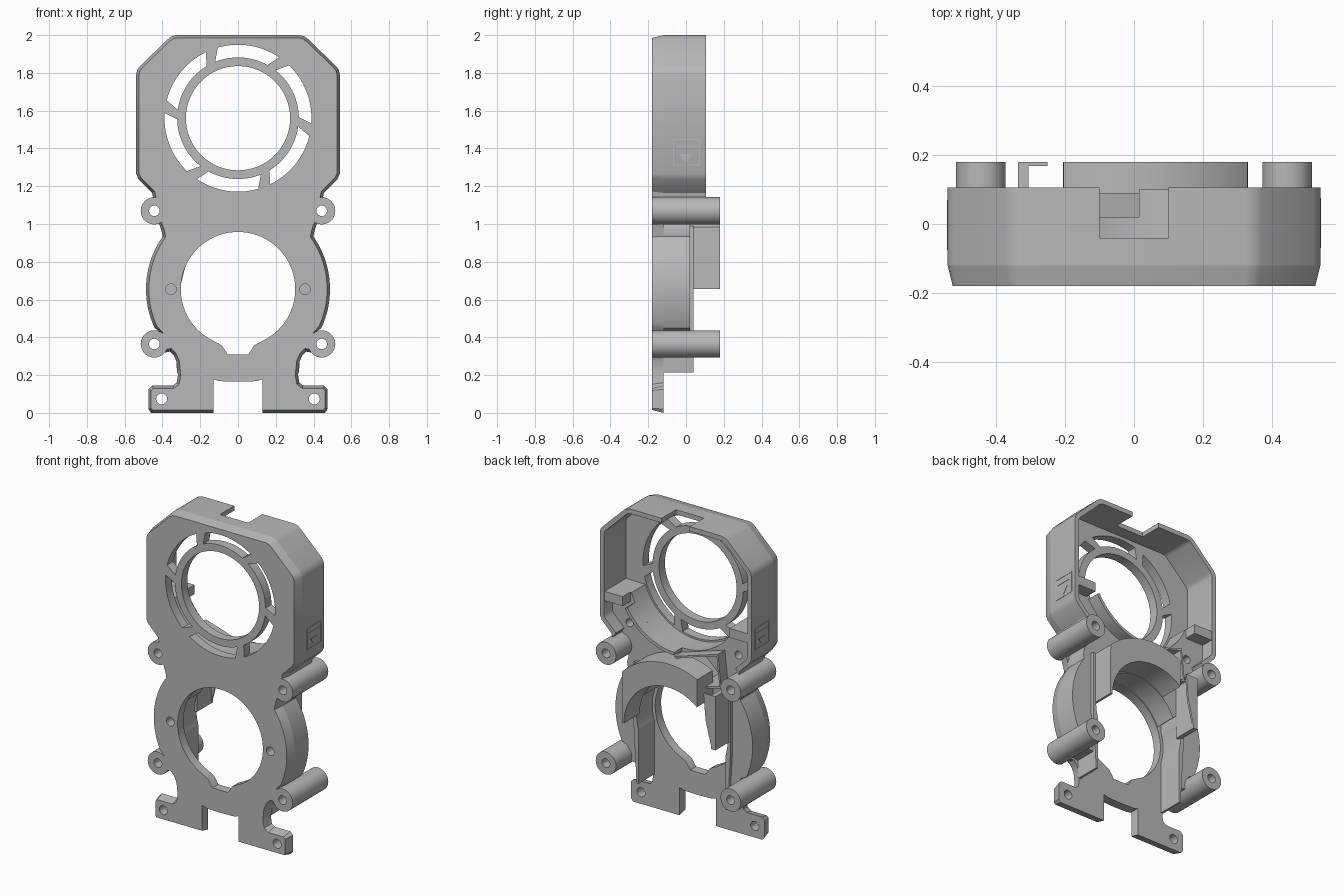
import bpy, bmesh
from math import cos, sin, radians, pi
from mathutils import Vector

cube = bpy.data.objects.get("Cube")
if cube:
    bpy.data.objects.remove(cube, do_unlink=True)

grey = bpy.data.materials.new("plain grey")
grey.use_nodes = True
COLOUR = (0.48, 0.48, 0.48, 1)
grey.diffuse_color = COLOUR
grey.node_tree.nodes["Principled BSDF"].inputs["Base Color"].default_value = COLOUR

FRONT, PLATE, BLOCK, RIM, BACK = -0.18, -0.12, 0.02, 0.105, 0.18
FAN, BLOWER = (0, 1.56), (0, 0.655)


def arc(c, r, a0, a1, n=24):
    angles = [radians(a0 + (a1 - a0) * i / n) for i in range(n + 1)]
    return [(c[0] + r * cos(a), c[1] + r * sin(a)) for a in angles]


def circle(c, r, n=32):
    return arc(c, r, 0, 360, n)[:-1]


def rect(x0, z0, x1, z1):
    return [(x0, z0), (x1, z0), (x1, z1), (x0, z1)]


def mirror(pts):
    return [(-x, z) for x, z in pts]


def flip(pts):
    return mirror(reversed(pts))


def offset(pts, d):
    """Move a counter-clockwise loop inward by d."""
    out = []
    for i, p in enumerate(pts):
        p = Vector(p)
        e0 = (p - Vector(pts[i - 1])).normalized()
        e1 = (Vector(pts[(i + 1) % len(pts)]) - p).normalized()
        n = Vector((-e0.y - e1.y, e0.x + e1.x)).normalized()
        k = max(0.6, n.dot(Vector((-e0.y, e0.x))))
        out.append(tuple(p + n * d / k))
    return out


def finish(name, bm):
    bmesh.ops.recalc_face_normals(bm, faces=bm.faces[:])
    mesh = bpy.data.meshes.new(name)
    bm.to_mesh(mesh)
    bm.free()
    mesh.materials.append(grey)
    ob = bpy.data.objects.new(name, mesh)
    bpy.context.collection.objects.link(ob)
    bpy.ops.object.select_all(action='DESELECT')
    ob.select_set(True)
    bpy.context.view_layer.objects.active = ob
    bpy.ops.object.shade_smooth_by_angle(angle=radians(30))
    return ob


def slab(name, outer, y0, y1, holes=(), front_outer=None):
    """Extrude an x-z profile with holes along y; front_outer gives a chamfer."""
    bm = bmesh.new()
    caps = ([], [])
    for k, loop in enumerate([outer, *holes]):
        front = front_outer if front_outer and k == 0 else loop
        rings = []
        for pts, y, cap in ((front, y0, caps[0]), (loop, y1, caps[1])):
            ring = [bm.verts.new((x, y, z)) for x, z in pts]
            cap += [bm.edges.new((ring[i - 1], ring[i])) for i in range(len(ring))]
            rings.append(ring)
        a, b = rings
        for i in range(len(a)):
            bm.faces.new((a[i - 1], a[i], b[i], b[i - 1]))
    for cap in caps:
        bmesh.ops.triangle_fill(bm, use_beauty=True, edges=cap, normal=(0, -1, 0))
    return finish(name, bm)


def pair(name, outer, y0, y1, holes=()):
    slab("left_" + name, outer, y0, y1, holes)
    slab("right_" + name, flip(outer), y0, y1, [flip(h) for h in holes])


# Half outline, bottom centre to top centre
low_boss, high_boss = (0.443, 0.365), (0.443, 1.07)
foot = [(0, .165), (.10, .168), (.13, .178), (.13, 0), (.46, 0), (.475, .02), (.475, .125),
        (.455, .145), (.345, .145), (.325, .16), (.318, .2), (.325, .27), (.34, .305), (.36, .325)]
bulge = arc(BLOWER, 0.487, -25, 35, 20)
head = [(.45, 1.142), (.455, 1.165), (.525, 1.235), (.539, 1.265), (.539, 1.79), (.534, 1.815),
        (.52, 1.835), (.37, 1.98), (.35, 1.994), (.325, 2.0)]
half = (foot + arc(low_boss, 0.072, -140, 110) + bulge + [(.405, .965)]
        + arc(high_boss, 0.072, -110, 80) + head)
outline = half + flip(half)[:-1]

# Chamfered front loop; the bottom notch keeps its sharp sides
chamfered = [(p[0], max(p[1], 0.015)) if abs(p[0]) < 0.14 and p[1] < 0.2 else q
             for p, q in zip(outline, offset(outline, 0.015))]

# Front plate openings
slots = []
for k in range(6):
    t = 60 * k
    slots.append(arc(FAN, 0.389, 56 + t, 106 + t, 14) + arc(FAN, 0.322, 112 + t, 61 + t, 14))
blower_hole = arc(BLOWER, 0.303, -65, 245, 64) + [(-.085, .357), (-.055, .31), (.055, .31), (.085, .357)]
openings = [circle(FAN, 0.276, 64), blower_hole] + slots
for s in (-1, 1):
    for (x, z), r in ((low_boss, .028), (high_boss, .028), ((.404, .074), .029), ((.355, .655), .028)):
        openings.append(circle((s * x, z), r))
slab("front_plate", outline, FRONT, PLATE, openings, chamfered)

# Four screw bosses
for place, c in (("lower_boss", low_boss), ("upper_boss", high_boss)):
    pair(place, circle(c, 0.072, 40), FRONT, BACK, [circle(c, 0.028)])

# Head shell: full wall in front, rim split by the top notch behind
inner = offset([(0, 1.142)] + head + flip(head), 0.03)[1:len(head) + 1]
wall = head + flip(head) + mirror(inner) + inner[::-1]
slab("head_wall", wall, PLATE, -0.04)
pair("head_rim", head + [(.1, 2.0), (.1, 1.97)] + inner[::-1], -0.04, RIM)

# Solid shoulders below the fan, with blind holes and the air duct on the right
shoulder = (arc(BLOWER, 0.31, 90, 25) + [(.322, .82), (.322, 1.0), (.395, 1.0), (.395, 1.1), (.435, 1.148)]
            + head[1:4] + [(.537, 1.42)] + arc(FAN, 0.40, -21, -90))
blind = circle((.387, 1.22), 0.025)
duct = [(0, 1.125), (-.15, .985), (-.30, 1.02), (-.28, 1.21)]
slab("left_shoulder", shoulder, PLATE, BLOCK, [blind])
slab("right_shoulder", flip(shoulder), PLATE, BLOCK, [flip(blind), duct])
slab("duct_frame", offset(duct, 0.012), BLOCK, 0.09, [duct])
slab("fan_cup", arc(FAN, 0.42, -88, -30) + arc(FAN, 0.40, -30, -88), BLOCK, 0.10)
pair("fan_ledge", rect(.38, 1.36, .52, 1.42), BLOCK, 0.10)

# Curved side walls and ribs, hollowed by the round blower chamber
chamber = arc(BLOWER, 0.323, 17, -17)
side = ([(.322, .33), (.385, .34), (.40, .43)] + bulge + [(.405, .965), (.395, 1.0), (.322, 1.0)])
pair("side_wall", side, PLATE, BLOCK)
pair("side_rib", [(.309, .215), (.323, .215), (.345, .6), (.345, .99), (.309, .99)] + chamber,
     PLATE, 0.04)

# Blower cover crescent and hooked bracket
crescent = (arc(BLOWER, 0.315, 0, 130, 40) + [(-.205, .93)] + arc(BLOWER, 0.465, 116, 45, 30)
            + [(.33, .655)])
slab("blower_cover", crescent, BLOCK, BACK)
slab("bracket_wall", rect(-.335, .655, -.305, 1.0), BLOCK, BACK)
slab("bracket_lip", [(-.335, .655), (-.305, .67), (-.265, .83), (-.25, 1.0), (-.335, 1.0)], 0.168, BACK)

# Thin marker plates on both sides of the head
marks = {
    "marker_frame": (rect(-.07, 1.31, .075, 1.45), [rect(-.064, 1.316, .069, 1.444)]),
    "marker_bar": (rect(-.05, 1.405, .055, 1.415), []),
    "marker_arrow": ([(0, 1.325), (.035, 1.37), (-.035, 1.37)], []),
}
for name, (loop, holes) in marks.items():
    for side_name, s in (("left_", 1), ("right_", -1)):
        ob = slab(side_name + name, loop, -0.002, 0.002, holes)
        ob.rotation_euler.z = s * pi / 2
        ob.location.x = s * 0.539
